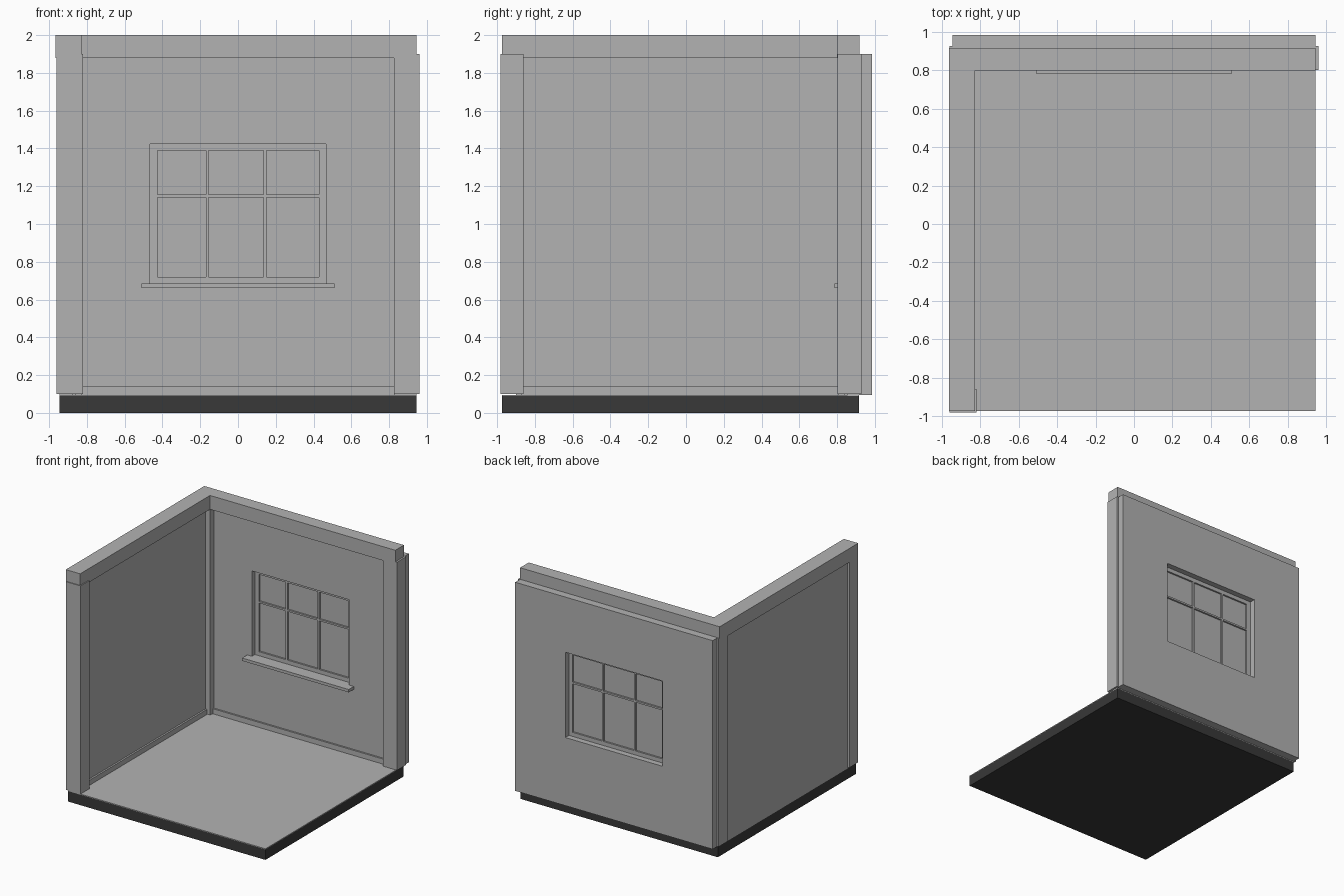
import bpy
import bmesh

cube = bpy.data.objects.get("Cube")
if cube:
    bpy.data.objects.remove(cube, do_unlink=True)


def material(name, value):
    mat = bpy.data.materials.new(name)
    mat.use_nodes = True
    color = (value, value, value, 1)
    mat.diffuse_color = color
    mat.node_tree.nodes["Principled BSDF"].inputs["Base Color"].default_value = color
    return mat


GRAY = material("plaster gray", 0.448)
DARK = material("foundation dark", 0.04)


def finish(name, bm, mat):
    bmesh.ops.recalc_face_normals(bm, faces=bm.faces)
    mesh = bpy.data.meshes.new(name)
    bm.to_mesh(mesh)
    bm.free()
    mesh.materials.append(mat)
    obj = bpy.data.objects.new(name, mesh)
    bpy.context.scene.collection.objects.link(obj)
    return obj


def box(name, x, y, z, mat=GRAY):
    """Box spanning the given (low, high) ranges."""
    bm = bmesh.new()
    bmesh.ops.create_cube(bm, size=1)
    for v in bm.verts:
        v.co = [r[0] if c < 0 else r[1] for c, r in zip(v.co, (x, y, z))]
    return finish(name, bm, mat)


def pierced_panel(name, xs, zs, y):
    """Upright panel on a grid; every odd row and column crossing is a hole."""
    bm = bmesh.new()
    grid = [[bm.verts.new((px, y[0], pz)) for pz in zs] for px in xs]
    for i in range(len(xs) - 1):
        for j in range(len(zs) - 1):
            if not (i % 2 and j % 2):
                bm.faces.new((grid[i][j], grid[i + 1][j],
                              grid[i + 1][j + 1], grid[i][j + 1]))
    out = bmesh.ops.extrude_face_region(bm, geom=bm.faces[:])
    moved = [g for g in out["geom"] if isinstance(g, bmesh.types.BMVert)]
    bmesh.ops.translate(bm, verts=moved, vec=(0, y[1] - y[0], 0))
    return finish(name, bm, GRAY)


# Foundation and floor
FLOOR_X, FLOOR_Y = (-0.945, 0.945), (-0.975, 0.915)
box("foundation", FLOOR_X, FLOOR_Y, (0, 0.09), DARK)
box("floor", FLOOR_X, FLOOR_Y, (0.09, 0.096))

# Walls
pierced_panel("back_wall", (-0.945, -0.465, 0.465, 0.945),
              (0.096, 0.685, 1.423, 1.9), (0.855, 0.985))
box("side_wall", (-0.945, -0.875), (-0.9, 0.9), (0.096, 1.9))

# Posts at the three wall ends
POST_Z = (0.1, 1.9)
box("front_post", (-0.96, -0.82), (-0.982, -0.86), POST_Z)
box("corner_post", (-0.962, -0.828), (0.803, 0.928), POST_Z)
box("end_post", (0.825, 0.96), (0.803, 0.928), POST_Z)

# Top beams
BEAM_Z = (1.88, 2)
box("side_beam", (-0.965, -0.828), (-0.975, 0.918), BEAM_Z)
box("back_beam", (-0.83, 0.945), (0.8, 0.918), BEAM_Z)

# Skirting boards
box("back_skirting", (-0.83, 0.83), (0.84, 0.86), (0.096, 0.14))
box("side_skirting", (-0.88, -0.86), (-0.87, 0.81), (0.096, 0.14))

# Window
pierced_panel("window_frame",
              (-0.465, -0.425, -0.17, -0.155, 0.135, 0.15, 0.43, 0.465),
              (0.685, 0.72, 1.14, 1.155, 1.388, 1.423), (0.895, 0.935))
box("window_glass", (-0.45, 0.45), (0.91, 0.92), (0.7, 1.41))
box("window_sill", (-0.51, 0.51), (0.785, 0.87), (0.66, 0.685))
